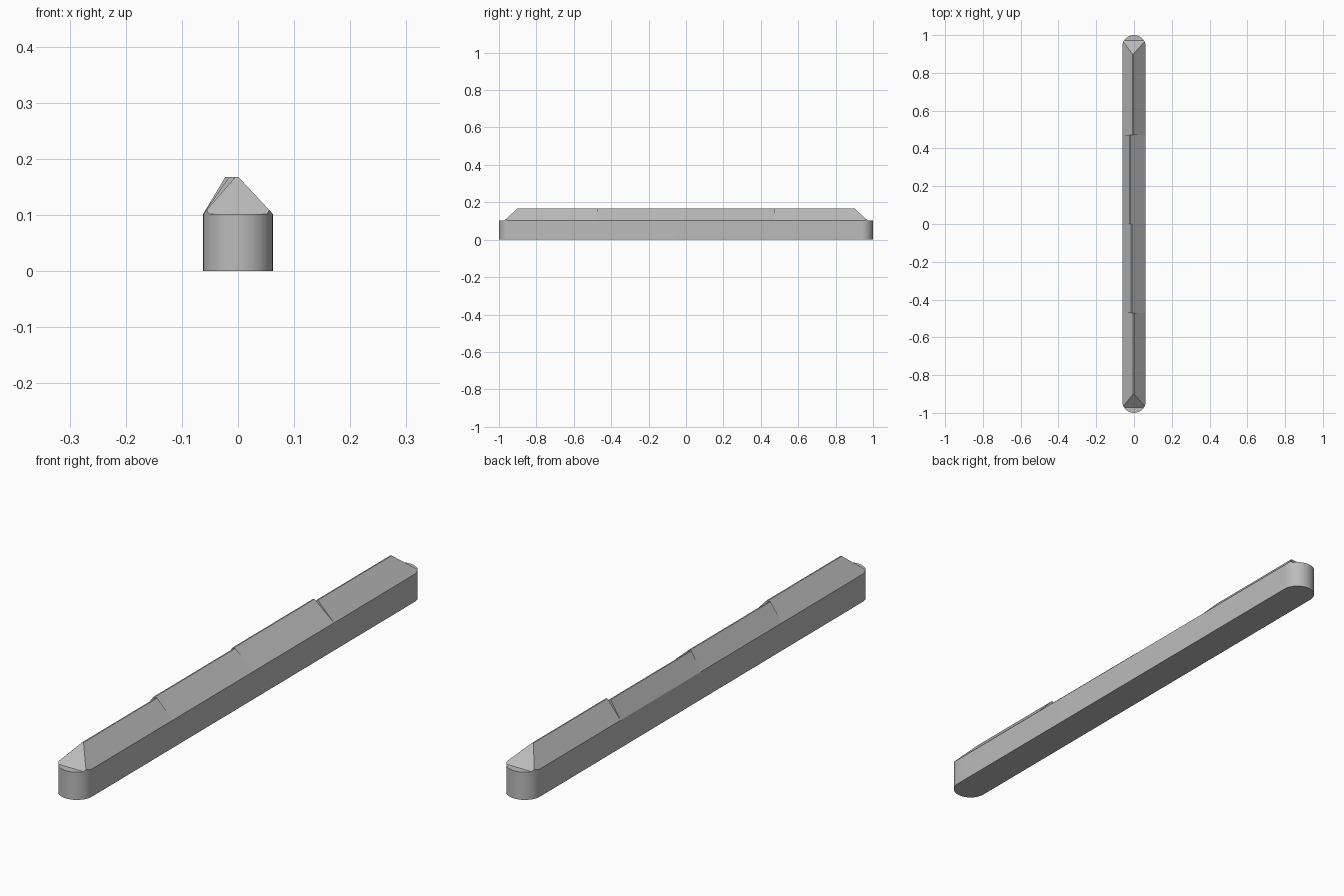
import bpy, bmesh, math

cube = bpy.data.objects.get("Cube")
if cube:
    bpy.data.objects.remove(cube, do_unlink=True)

R, LENGTH = 0.062, 1.0          # half width, half length
Z_BASE, Z_TOP = 0.102, 0.168
HIP_FOOT, HIP_TOP = 0.972, 0.9
FLAT = 0.0025                   # half width of the blunt crest

grey = bpy.data.materials.new("plain grey")
grey.use_nodes = True
colour = (0.5, 0.5, 0.5, 1)
grey.diffuse_color = colour
grey.node_tree.nodes["Principled BSDF"].inputs["Base Color"].default_value = colour


def finish(name, bm):
    bmesh.ops.recalc_face_normals(bm, faces=bm.faces)
    mesh = bpy.data.meshes.new(name)
    bm.to_mesh(mesh)
    bm.free()
    mesh.materials.append(grey)
    obj = bpy.data.objects.new(name, mesh)
    bpy.context.collection.objects.link(obj)
    return obj


def rounded_bar(name, z0, z1, steps=24):
    """Upright bar with half-round ends."""
    bm = bmesh.new()
    ring = []
    for end in (1, -1):
        for i in range(steps + 1):
            a = math.pi * i / steps
            ring.append(bm.verts.new((end * R * math.cos(a),
                                      end * (LENGTH - R + R * math.sin(a)), z0)))
    face = bm.faces.new(ring)
    top = bmesh.ops.extrude_face_region(bm, geom=[face])["geom"]
    verts = [v for v in top if isinstance(v, bmesh.types.BMVert)]
    bmesh.ops.translate(bm, verts=verts, vec=(0, 0, z1 - z0))
    return finish(name, bm)


def ridge(name, y0, y1, crest, foot0, foot1):
    """Sloped section: wide foot, narrow crest, optional hipped end."""
    bm = bmesh.new()
    ends = []
    for y, foot in ((y0, foot0), (y1, foot1)):
        profile = ((-R, foot, Z_BASE), (R, foot, Z_BASE),
                   (crest + FLAT, y, Z_TOP), (crest - FLAT, y, Z_TOP))
        ends.append([bm.verts.new(p) for p in profile])
    a, b = ends
    bm.faces.new(a)
    bm.faces.new(b[::-1])
    for i in range(4):
        j = (i + 1) % 4
        bm.faces.new((a[i], b[i], b[j], a[j]))
    return finish(name, bm)


# Straight-sided base with round ends
base = rounded_bar("base_bar", 0, Z_BASE)
bpy.context.view_layer.objects.active = base
base.select_set(True)
bpy.ops.object.shade_smooth_by_angle(angle=math.radians(30))

# Helper that trims the hip corners to the rounded outline
trim = rounded_bar("trim_helper", -0.1, 0.3)
trim.hide_render = True
trim.hide_viewport = True

# Four crest sections, each shifted sideways
sections = (("front_ridge", -HIP_TOP, -0.47, -0.002, -HIP_FOOT, -0.47),
            ("front_middle_ridge", -0.47, 0, -0.013, -0.47, 0),
            ("back_middle_ridge", 0, 0.47, -0.020, 0, 0.47),
            ("back_ridge", 0.47, HIP_TOP, -0.006, 0.47, HIP_FOOT))
for name, y0, y1, crest, f0, f1 in sections:
    part = ridge(name, y0, y1, crest, f0, f1)
    if abs(f0) == HIP_FOOT or abs(f1) == HIP_FOOT:
        cut = part.modifiers.new("round_corners", "BOOLEAN")
        cut.operation = "INTERSECT"
        cut.solver = "EXACT"
        cut.object = trim
